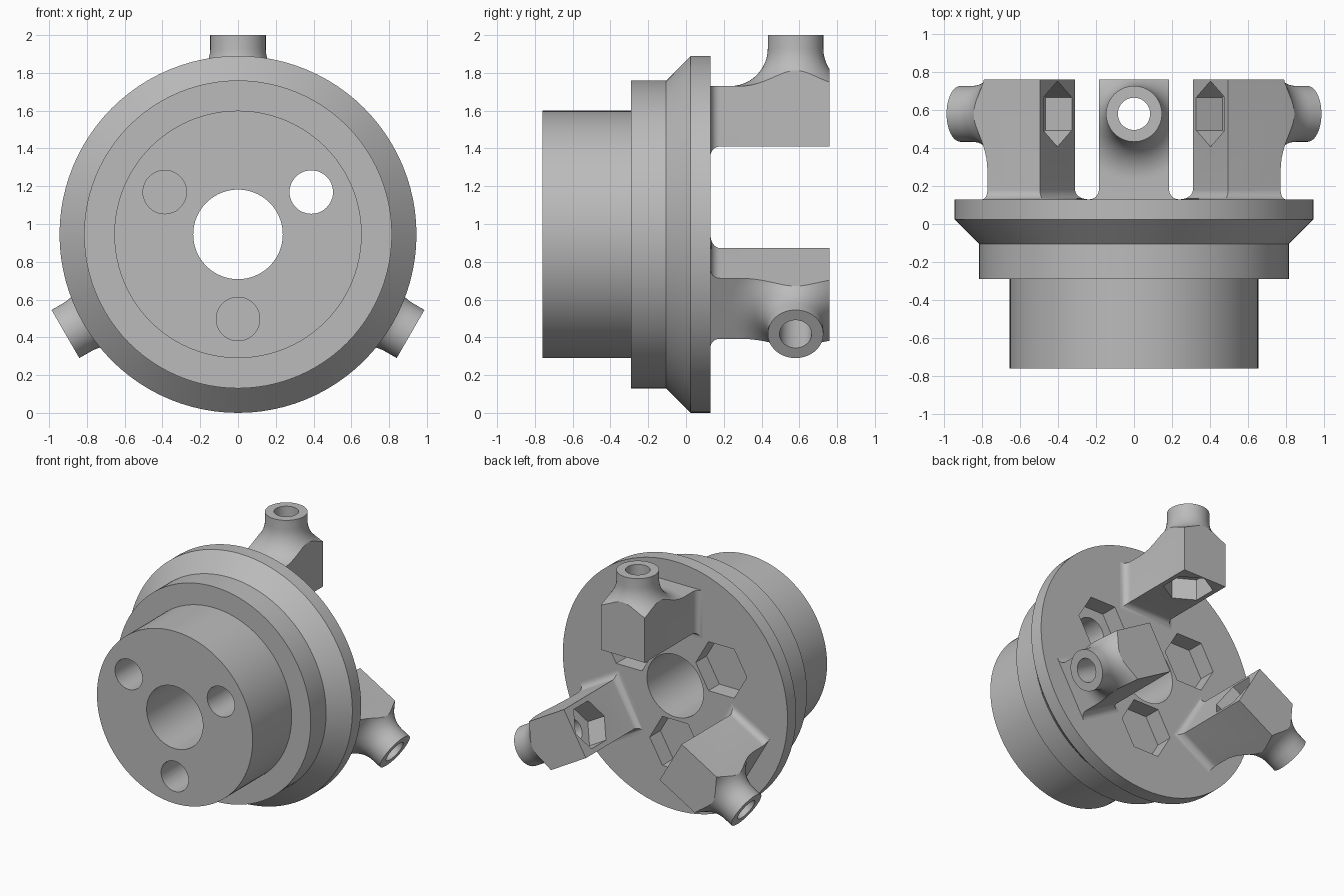
import bpy, bmesh
from math import sin, cos, pi, radians
from mathutils import Matrix, Vector

old = bpy.data.objects.get("Cube")
if old:
    bpy.data.objects.remove(old, do_unlink=True)

AXIS_Z = 0.945            # height of the hub axis
BACK = 0.13               # rear face of the flange
BOSS_Y = 0.58             # position of the screw bosses along the axis

grey = bpy.data.materials.new("plain_grey")
grey.use_nodes = True
grey.diffuse_color = (0.5, 0.5, 0.5, 1)
grey.node_tree.nodes["Principled BSDF"].inputs["Base Color"].default_value = (0.5, 0.5, 0.5, 1)


def finish(name, bm, matrix=Matrix()):
    bmesh.ops.remove_doubles(bm, verts=bm.verts, dist=1e-5)
    bmesh.ops.transform(bm, matrix=matrix, verts=bm.verts)
    bmesh.ops.recalc_face_normals(bm, faces=bm.faces)
    mesh = bpy.data.meshes.new(name)
    bm.to_mesh(mesh)
    bm.free()
    mesh.materials.append(grey)
    ob = bpy.data.objects.new(name, mesh)
    bpy.context.collection.objects.link(ob)
    return ob


def loft(bm, rings, closed):
    """Skin a list of vertex rings, capping the ends unless closed."""
    n = len(rings[0])
    pairs = list(zip(rings, rings[1:])) + ([(rings[-1], rings[0])] if closed else [])
    for a, b in pairs:
        for i in range(n):
            j = (i + 1) % n
            bm.faces.new((a[i], a[j], b[j], b[i]))
    if not closed:
        bm.faces.new(rings[0])
        bm.faces.new(rings[-1])


def lathe(name, profile, matrix, segs=96, turn=0.0, closed=True):
    """Turn (radius, height) points around the local z axis."""
    bm = bmesh.new()
    rings = []
    for r, h in profile:
        angles = [turn + 2 * pi * i / segs for i in range(segs)]
        rings.append([bm.verts.new((r * cos(a), r * sin(a), h)) for a in angles])
    loft(bm, rings, closed)
    return finish(name, bm, matrix)


def prism(radius, h0, h1, matrix, segs=48, turn=0.0):
    return lathe("cutter", [(radius, h0), (radius, h1)], matrix, segs, turn, closed=False)


def cut(ob, cutters):
    bpy.context.view_layer.objects.active = ob
    for c in cutters:
        c.hide_render = True
        mod = ob.modifiers.new("cut", 'BOOLEAN')
        mod.operation = 'DIFFERENCE'
        mod.solver = 'EXACT'
        mod.object = c
        bpy.ops.object.modifier_apply(modifier=mod.name)
        bpy.data.objects.remove(c, do_unlink=True)


def smooth(ob):
    bpy.ops.object.select_all(action='DESELECT')
    ob.select_set(True)
    bpy.context.view_layer.objects.active = ob
    bpy.ops.object.shade_smooth_by_angle(angle=radians(25))


# Stepped hub with a central bore
along_y = Matrix.Translation((0, 0, AXIS_Z)) @ Matrix.Rotation(-pi / 2, 4, 'X')
hub = lathe("hub", [(0.237, -0.76), (0.655, -0.76), (0.655, -0.29), (0.815, -0.29),
                    (0.815, -0.105), (0.945, 0.025), (0.945, BACK), (0.237, BACK)], along_y)

# Bolt holes with hexagonal nut pockets in the rear face
cutters = []
for deg in (30, 150, 270):
    a = radians(deg)
    place = Matrix.Translation((0.448 * cos(a), 0, 0.448 * sin(a))) @ along_y
    cutters.append(prism(0.115, -1, 1, place))
    cutters.append(prism(0.215, BACK - 0.13, 0.5, place, segs=6))
cut(hub, cutters)
smooth(hub)

# Rear arm: block with a filleted root, built pointing up from the hub axis
HALF, INNER, OUTER, TOP = 0.185, 0.465, 0.785, 1.055
ROOT = 0.05
bm = bmesh.new()
sections = [(BACK - 0.03, ROOT)]
for i in range(9):
    t = i / 8 * pi / 2
    sections.append((BACK + ROOT * (1 - cos(t)), ROOT * (1 - sin(t))))
sections.append((0.76, 0))
rings = []
for y, f in sections:
    w = HALF + f
    rings.append([bm.verts.new(p) for p in
                  ((-w, y, INNER - f), (w, y, INNER - f), (w, y, TOP), (-w, y, TOP))])
loft(bm, rings, False)
arm = finish("arm_top", bm)

# Carve the round flared boss, its screw hole and the nut pocket
boss = Matrix.Translation((0, BOSS_Y, 0))
BOSS_R, FLARE = 0.147, 0.2
flare = [(BOSS_R + FLARE * (1 - cos(t)), OUTER + FLARE * (1 - sin(t)))
         for t in [i / 12 * pi / 2 for i in range(13)]]
cut(arm, [lathe("cutter", [(0.9, 1.3), (BOSS_R, 1.3)] + flare + [(0.9, OUTER)], boss, segs=64),
          prism(0.085, 0.2, 1.4, boss),
          prism(0.173, 0.3, INNER + 0.16, boss, segs=6, turn=pi / 2)])
smooth(arm)
arm.location.z = AXIS_Z

# Repeat the arm around the hub
for name, deg in (("arm_lower_left", 120), ("arm_lower_right", -120)):
    other = arm.copy()
    other.data = arm.data.copy()
    other.name = name
    other.rotation_euler.y = radians(deg)
    bpy.context.collection.objects.link(other)
